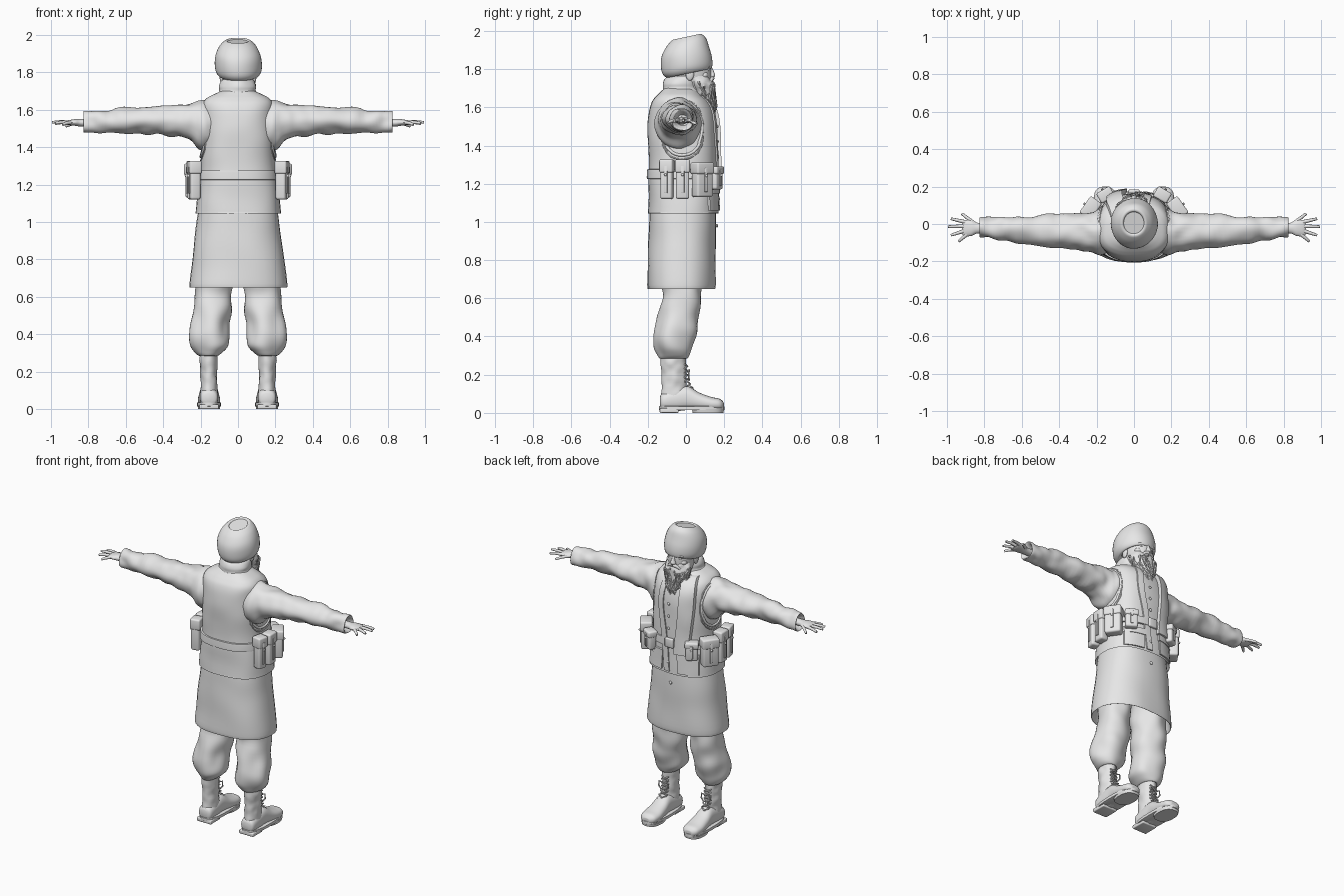
import bpy, bmesh, math, random
from mathutils import Vector, Matrix, noise
from mathutils.bvhtree import BVHTree

random.seed(4)
if "Cube" in bpy.data.objects:
    bpy.data.objects.remove(bpy.data.objects["Cube"])

grey = bpy.data.materials.new("plain grey")
grey.use_nodes = True
grey.diffuse_color = (0.8, 0.8, 0.8, 1)
grey.node_tree.nodes["Principled BSDF"].inputs["Base Color"].default_value = (0.8, 0.8, 0.8, 1)


def finish(name, bm, mirror=False):
    bmesh.ops.recalc_face_normals(bm, faces=bm.faces)
    mesh = bpy.data.meshes.new(name)
    bm.to_mesh(mesh)
    bm.free()
    ob = bpy.data.objects.new(name, mesh)
    bpy.context.collection.objects.link(ob)
    mesh.materials.append(grey)
    bpy.ops.object.select_all(action='DESELECT')
    ob.select_set(True)
    bpy.context.view_layer.objects.active = ob
    bpy.ops.object.shade_smooth_by_angle(angle=math.radians(42))
    if mirror:
        ob.modifiers.new("mirror", 'MIRROR').use_mirror_merge = False
    return ob


def spline(keys, steps):
    """Smooth interpolation through the key sections."""
    out = []
    for i in range(len(keys) - 1):
        quad = [Vector(keys[max(0, min(len(keys) - 1, i + k))]) for k in (-1, 0, 1, 2)]
        a, b, c, d = quad
        for s in range(steps):
            t = s / steps
            out.append(b + (c - a) * 0.5 * t + (a - 2.5 * b + 2 * c - 0.5 * d) * t * t
                       + (1.5 * (b - c) + 0.5 * (d - a)) * t ** 3)
    return out + [Vector(keys[-1])]


def loft(name, keys, axis='z', power=2.0, n=36, steps=5, wrinkle=0, scale=12, mirror=False,
         matrix=None, keep=False):
    """Superellipse sections (position, centre u, centre v, radius u, radius v)."""
    bm = bmesh.new()
    rings = []
    for t, cu, cv, ru, rv in spline(keys, steps):
        ring = []
        for k in range(n):
            a = 2 * math.pi * k / n
            c, s = math.cos(a), math.sin(a)
            u = cu + ru * math.copysign(abs(c) ** (2 / power), c)
            v = cv + rv * math.copysign(abs(s) ** (2 / power), s)
            p = Vector({'z': (u, v, t), 'x': (t, u, v), 'y': (u, t, v)}[axis])
            if wrinkle:
                mid = Vector({'z': (cu, cv, t), 'x': (t, cu, cv), 'y': (cu, t, cv)}[axis])
                p += (p - mid).normalized() * wrinkle * noise.noise(p * scale)
            ring.append(bm.verts.new(p))
        rings.append(ring)
    for r, q in zip(rings, rings[1:]):
        for k in range(n):
            bm.faces.new((r[k], r[(k + 1) % n], q[(k + 1) % n], q[k]))
    bm.faces.new(rings[0])
    bm.faces.new(rings[-1])
    if matrix:
        bm.transform(matrix)
    tree = BVHTree.FromBMesh(bm) if keep else None
    finish(name, bm, mirror)
    return tree


def box(name, centre, size, turn=0, bevel=0.008, mirror=False):
    bm = bmesh.new()
    bmesh.ops.create_cube(bm, size=1, matrix=Matrix.Diagonal((*size, 1)))
    bmesh.ops.bevel(bm, geom=bm.edges[:], offset=bevel, segments=3, profile=0.5, affect='EDGES')
    bm.transform(Matrix.Translation(centre) @ Matrix.Rotation(math.radians(turn), 4, 'Z'))
    return finish(name, bm, mirror)


def ball(name, centre, radii, tilt=0, mirror=False):
    bm = bmesh.new()
    bmesh.ops.create_uvsphere(bm, u_segments=20, v_segments=12, radius=1)
    bm.transform(Matrix.Translation(centre) @ Matrix.Rotation(math.radians(tilt), 4, 'Y')
                 @ Matrix.Diagonal((*radii, 1)))
    return finish(name, bm, mirror)


def tubes(name, paths, radius, taper=0.75, closed=False):
    """Thin round strands, all in one curve object."""
    cu = bpy.data.curves.new(name, 'CURVE')
    cu.dimensions = '3D'
    cu.bevel_depth, cu.bevel_resolution, cu.use_fill_caps = radius, 2, True
    for path in paths:
        sp = cu.splines.new('POLY')
        sp.points.add(len(path) - 1)
        sp.use_cyclic_u = closed
        for i, p in enumerate(path):
            sp.points[i].co = (*p, 1)
            sp.points[i].radius = 1 - (1 - taper) * i / (len(path) - 1)
    cu.materials.append(grey)
    bpy.context.collection.objects.link(bpy.data.objects.new(name, cu))


# Long shirt skirt, open underneath
loft("long_shirt", [(1.12, 0, -.015, .205, .17), (1.0, 0, -.017, .222, .175), (.85, 0, -.022, .24, .177),
     (.67, 0, -.025, .26, .18), (.672, 0, -.025, .25, .17), (.85, 0, -.02, .22, .16)],
     power=2.4, wrinkle=.006, scale=6)

# Waistcoat with rounded shoulders
vest = loft("waistcoat", [(1.07, 0, -.015, .21, .17), (1.05, 0, -.015, .227, .182), (1.06, 0, -.015, .227, .182),
            (1.2, 0, -.016, .212, .18), (1.28, 0, -.016, .202, .178), (1.4, 0, -.017, .197, .181),
            (1.5, 0, -.02, .193, .18), (1.58, 0, -.024, .193, .17), (1.63, 0, -.03, .19, .148),
            (1.66, 0, -.035, .17, .12), (1.68, 0, -.035, .135, .1), (1.7, 0, -.035, .09, .08)],
            power=2.5, n=48, wrinkle=.005, scale=8, keep=True)


def front_y(x, z):
    hit = vest.ray_cast(Vector((x, 1, z)), Vector((0, -1, 0)))[0]
    return hit.y if hit else 0.04


def ribbon(name, path, width, lift):
    """Cloth strip draped over the chest; path holds (x, z) points."""
    bm = bmesh.new()
    rows = []
    for x, z in spline(path, 8):
        cols = [x + width * (k / 6 - .5) for k in range(7)]
        rows.append([bm.verts.new((c, front_y(c, z) + lift, z)) for c in cols])
    for r, q in zip(rows, rows[1:]):
        for k in range(6):
            bm.faces.new((r[k], r[k + 1], q[k + 1], q[k]))
    for v in bmesh.ops.extrude_face_region(bm, geom=bm.faces[:])['geom']:
        if isinstance(v, bmesh.types.BMVert):
            v.co.y -= lift + .004
    return finish(name, bm)


# Waistcoat trims
for side, label in ((1, "left"), (-1, "right")):
    for grow in (0, .022):
        rim = []
        for k in range(48):
            a = 2 * math.pi * k / 48
            p = Vector((side * .24, -.022 + (.137 + grow) * math.cos(a), 1.495 + (.145 + grow) * math.sin(a)))
            rim.append(vest.find_nearest(p)[0])
        tubes(label + "_armhole_trim", [rim], .008 if grow == 0 else .004, 1, True)
    ribbon(label + "_patch_pocket", [(side * .115, 1.17), (side * .12, 1.06)], .12, .009)
    ribbon(label + "_pocket_flap", [(side * .115, 1.19), (side * .115, 1.15)], .128, .014)
ribbon("lapel", [(.06, 1.665), (.075, 1.5), (.045, 1.3), (.02, 1.06)], .04, .008)
ribbon("scarf_tail", [(-.08, 1.675), (-.105, 1.6), (-.105, 1.45), (-.09, 1.3), (-.08, 1.19)], .085, .026)
for z in (1.12, 1.34, 1.42, 1.5):
    ball("button", (.012, front_y(.012, z) + .006, z), (.009, .005, .009))
ball("shirt_button", (0, .162, .98), (.01, .006, .01))

# Neck wrap
loft("neck_wrap", [(1.64, 0, -.03, .13, .1), (1.675, 0, -.03, .118, .1), (1.7, 0, -.028, .1, .095),
     (1.725, 0, -.026, .1, .092), (1.755, 0, -.018, .088, .082), (1.765, 0, -.01, .07, .065)], wrinkle=.012)

# Belt, buckle and pouches
loft("belt", [(1.225, 0, -.016, .2, .17), (1.226, 0, -.016, .216, .189), (1.25, 0, -.016, .214, .188),
     (1.274, 0, -.016, .211, .187), (1.275, 0, -.016, .19, .17)], power=2.5, n=48, steps=2)
box("buckle", (.0, .174, 1.25), (.06, .02, .06), bevel=.006)
for label, x, y, turn, width, depth, low, high in (
        ("rear_pouch", .232, -.1, -12, .064, .055, 1.12, 1.325), ("side_pouch", .242, -.018, 0, .07, .056, 1.12, 1.325),
        ("large_pouch", .232, .085, 35, .1, .062, 1.13, 1.31), ("front_pouch", .152, .156, 60, .075, .05, 1.17, 1.29)):
    h = high - low
    out = Matrix.Rotation(math.radians(turn), 3, 'Z') @ Vector((1, 0, 0))
    base = Vector((x, y, (low + high) / 2))
    box(label, base, (depth, width, h), turn, .012, True)
    box(label + "_flap", (x, y, high - h * .16), (depth + .012, width + .008, h * .34), turn, .01, True)
    box(label + "_strap", base + out * (depth / 2 + .004), (.008, .018, h * .7), turn, .003, True)
    ball(label + "_stud", base + out * (depth / 2 + .008) + Vector((0, 0, h * .12)), (.007, .007, .007), mirror=True)

# Sleeves and hands
loft("sleeves", [(.1, -.04, 1.52, .1, .115), (.17, -.042, 1.515, .118, .132), (.21, -.045, 1.515, .112, .127),
     (.26, -.043, 1.535, .102, .1), (.35, -.038, 1.544, .093, .084), (.5, -.036, 1.545, .08, .07),
     (.65, -.028, 1.54, .066, .065), (.77, -.022, 1.532, .055, .059), (.82, -.022, 1.53, .054, .059),
     (.822, -.022, 1.53, .046, .05), (.79, -.022, 1.53, .03, .03)],
     axis='x', n=32, steps=7, wrinkle=.014, scale=14, mirror=True)
loft("palms", [(.78, -.022, 1.53, .026, .021), (.84, -.022, 1.53, .029, .02), (.87, -.022, 1.532, .042, .018),
     (.905, -.022, 1.531, .043, .013), (.918, -.022, 1.53, .036, .007)], axis='x', n=20, steps=4, mirror=True)
for side, label in ((1, "left"), (-1, "right")):
    fingers = []
    for x0, y0, x1, y1, drop in ((.85, 0, .92, .055, .02), (.9, .01, .978, .028, .006), (.905, -.012, .994, -.014, 0),
                                 (.9, -.034, .978, -.06, .004), (.89, -.052, .938, -.093, .012)):
        fingers.append([(side * (x0 + (x1 - x0) * t), y0 + (y1 - y0) * t, 1.531 + .004 * math.sin(3 * t) - drop * t)
                        for t in (0, .3, .6, .9, 1)])
    tubes(label + "_fingers", fingers, .011, .6)

# Baggy trousers
loft("trousers", [(.85, .11, -.02, .1, .12), (.7, .125, -.022, .1, .115), (.6, .135, -.025, .097, .111),
     (.5, .145, -.04, .107, .108), (.41, .15, -.055, .11, .109), (.345, .153, -.064, .1, .1),
     (.305, .157, -.066, .073, .083), (.285, .157, -.066, .052, .07), (.29, .157, -.066, .045, .06)],
     wrinkle=.022, scale=9, mirror=True)

# Laced boots
loft("boot_shafts", [(.05, .155, -.07, .046, .062), (.13, .155, -.062, .044, .066), (.2, .156, -.064, .044, .062),
     (.26, .157, -.066, .047, .065), (.32, .157, -.066, .048, .066)], wrinkle=.006, scale=25, mirror=True)
loft("boot_feet", [(-.136, .155, .06, .025, .025), (-.12, .155, .06, .046, .045), (-.05, .155, .07, .05, .06),
     (.01, .155, .077, .05, .062), (.07, .155, .06, .056, .046), (.13, .155, .048, .06, .036),
     (.175, .155, .044, .052, .03), (.195, .155, .04, .03, .018), (.198, .155, .04, .01, .008)],
     axis='y', power=2.3, n=28, mirror=True)
loft("boot_soles", [(.014, .155, .03, .06, .168), (.016, .155, .03, .064, .171), (.034, .155, .03, .064, .171),
     (.036, .155, .03, .058, .165)], power=2.6, steps=1, mirror=True)
box("boot_heels", (.155, -.088, .0125), (.105, .1, .025), bevel=.006, mirror=True)
loft("boot_treads", [(0, .155, .115, .058, .08), (.02, .155, .115, .062, .084)], power=2.5, steps=1, mirror=True)
for side, label in ((1, "left"), (-1, "right")):
    laces = []
    for i in range(7):
        z, y = .255 - .023 * i, .002 + max(0, i - 3) * .014
        for s in (-1, 1):
            laces.append([(side * .156 - s * .026, y - .008, z), (side * .156, y + .006, z - .011),
                          (side * .156 + s * .026, y - .008, z - .022)])
    for s in (-1, 1):
        laces.append([(side * .156, .006, .215), (side * .156 + s * .03, .016, .225),
                      (side * .156 + s * .034, .014, .195), (side * .156 + s * .012, .016, .17)])
    tubes(label + "_laces", laces, .0045, 1)

# Head and face
loft("head", [(1.66, 0, .03, .05, .06), (1.71, 0, .045, .07, .08), (1.77, 0, .035, .084, .098),
     (1.83, 0, .025, .088, .103), (1.89, 0, .02, .07, .085)], n=32)
loft("nose", [(1.755, 0, .128, .014, .012), (1.765, 0, .134, .018, .019), (1.785, 0, .13, .011, .017),
     (1.815, 0, .122, .009, .011)], n=16)
ball("brows", (.038, .117, 1.815), (.026, .012, .008), 8, True)
ball("eyes", (.036, .112, 1.796), (.014, .012, .008), 0, True)
ball("cheeks", (.045, .095, 1.768), (.026, .022, .02), 0, True)
ball("ears", (.088, .02, 1.775), (.01, .022, .035), 0, True)

# Beard and moustache
beard = loft("beard", [(1.775, 0, .06, .078, .05), (1.735, 0, .075, .086, .065), (1.68, 0, .088, .076, .062),
             (1.62, 0, .108, .055, .046), (1.565, 0, .124, .032, .026), (1.525, 0, .135, .008, .008)],
             n=40, wrinkle=.014, scale=30, keep=True)
strands = []
for i in range(70):
    a, z0 = random.uniform(-.3, math.pi + .3), random.uniform(1.6, 1.77)
    length, phase = random.uniform(.05, .1), random.uniform(0, 6)
    path = []
    for k in range(7):
        z = max(1.53, z0 - length * k / 6)
        aim = Vector((.2 * math.cos(a) * (z - 1.48) * 4, .09 + .2 * math.sin(a), z))
        p = beard.find_nearest(aim)[0]
        path.append((p.x + .004 * math.sin(phase + k), p.y + .002, p.z))
    strands.append(path)
tubes("beard_strands", strands, .006, .3)
tubes("moustache", [[(s * x, y, z) for x, y, z in ((.004, .138, 1.752), (.025, .136, 1.748), (.045, .124, 1.73),
                    (.056, .118, 1.7))] for s in (-1, 1)], .012, .4)

# Turban, tipped back
tip = Matrix.Translation((0, 0, 1.862)) @ Matrix.Rotation(math.radians(12), 4, 'X')
loft("turban", [(-.07, 0, 0, .08, .09), (-.085, 0, 0, .1, .115), (-.06, 0, -.004, .12, .132), (-.015, 0, -.002, .126, .135),
     (.035, 0, .002, .119, .127), (.075, 0, .014, .1, .108), (.1, 0, .024, .075, .082),
     (.104, 0, .026, .062, .068), (.098, 0, .026, .055, .06)], n=40, wrinkle=.007, scale=7, matrix=tip)
